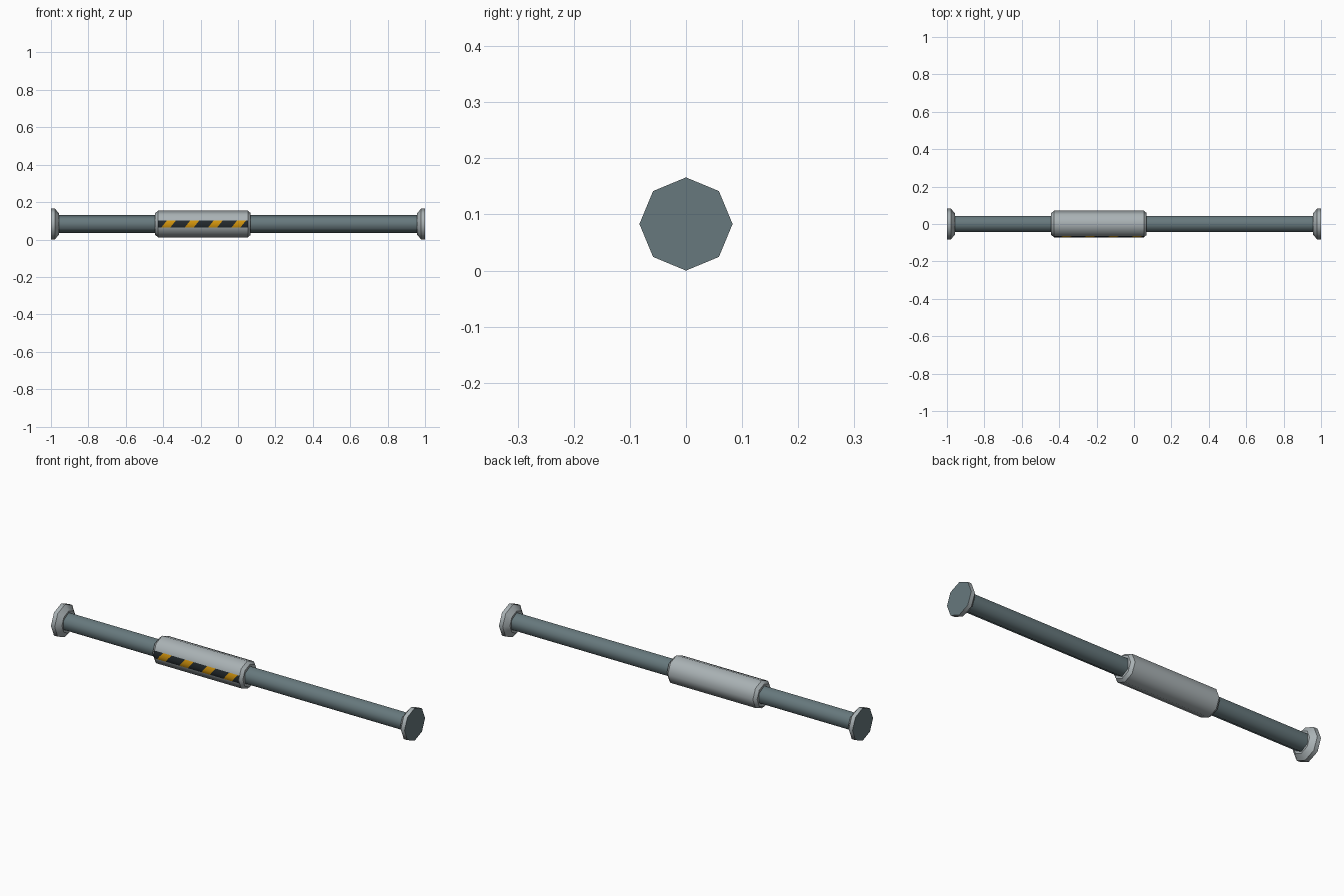
import bpy, bmesh, math

if "Cube" in bpy.data.objects:
    bpy.data.objects.remove(bpy.data.objects["Cube"])

ZC = 0.083          # height of the long axis
SLEEVE_R = 0.071


def material(name, rgb):
    m = bpy.data.materials.new(name)
    m.diffuse_color = (*rgb, 1)
    m.use_nodes = True
    m.node_tree.nodes["Principled BSDF"].inputs["Base Color"].default_value = m.diffuse_color
    return m


slate = material("slate metal", (0.135, 0.19, 0.205))
grey = material("light grey metal", (0.40, 0.445, 0.46))
orange = material("warning orange", (0.65, 0.30, 0.004))
black = material("warning black", (0.017, 0.023, 0.027))


def finish(name, bm, mats):
    mesh = bpy.data.meshes.new(name)
    bm.to_mesh(mesh)
    bm.free()
    for m in mats:
        mesh.materials.append(m)
    ob = bpy.data.objects.new(name, mesh)
    bpy.context.collection.objects.link(ob)
    return ob


def turned(name, profile, sides, mats, cap_slot=None):
    """Spin (x, radius) points round the long axis; a vertex points straight up.
    cap_slot gives the material index of the outer end faces at x = +-1."""
    bm = bmesh.new()
    rings = []
    for x, r in profile:
        rings.append([bm.verts.new((x, r * math.sin(2 * math.pi * i / sides),
                                    ZC + r * math.cos(2 * math.pi * i / sides)))
                      for i in range(sides)])
    for a, b in zip(rings, rings[1:]):
        for i in range(sides):
            j = (i + 1) % sides
            bm.faces.new((a[i], a[j], b[j], b[i])).smooth = True
    bm.faces.new(rings[0])
    bm.faces.new(rings[-1])
    bmesh.ops.recalc_face_normals(bm, faces=bm.faces)
    # smooth around the tube, sharp at every ring
    for e in bm.edges:
        if abs(e.verts[0].co.x - e.verts[1].co.x) < 1e-6:
            e.smooth = False
    if cap_slot is not None:
        for f in bm.faces:
            if abs(f.calc_center_median().x) > 0.999:
                f.material_index = cap_slot
    return finish(name, bm, mats)


# Six-sided rod running the whole length
turned("rod", [(-0.97, 0.048), (0.97, 0.048)], 6, [slate])

# Eight-sided end flanges, tapering towards the rod
for side, label in ((-1, "left"), (1, "right")):
    turned(label + "_flange",
           [(side * 1.0, 0.083), (side * 0.979, 0.083), (side * 0.957, 0.056)],
           8, [grey, slate], cap_slot=1)

# Eight-sided sleeve with chamfered ends
turned("sleeve", [(-0.443, 0.058), (-0.428, SLEEVE_R), (0.053, SLEEVE_R), (0.068, 0.058)],
       8, [grey])

# Warning band folded over the front edge of the sleeve, with slanted stripes
X0, X1, HALF, SLANT, PERIOD = -0.428, 0.053, 0.02, 0.8, 0.125
cuts = [X0 - 0.05]
for k in range(4):
    start = -0.395 + k * PERIOD
    cuts += [start, start + 0.048]
cuts.append(X1 + 0.05)

bm = bmesh.new()
columns = []
for c in cuts:
    col = []
    for dz in (-HALF, 0, HALF):
        x = min(max(c + SLANT * dz, X0), X1)
        y = -(SLEEVE_R + 0.0015 - abs(dz) * math.tan(math.pi / 8))
        col.append(bm.verts.new((x, y, ZC + dz)))
    columns.append(col)
for n, (a, b) in enumerate(zip(columns, columns[1:])):
    for r in range(2):
        f = bm.faces.new((a[r], b[r], b[r + 1], a[r + 1]))
        f.material_index = n % 2
        f.smooth = True
finish("warning_stripes", bm, [black, orange])
